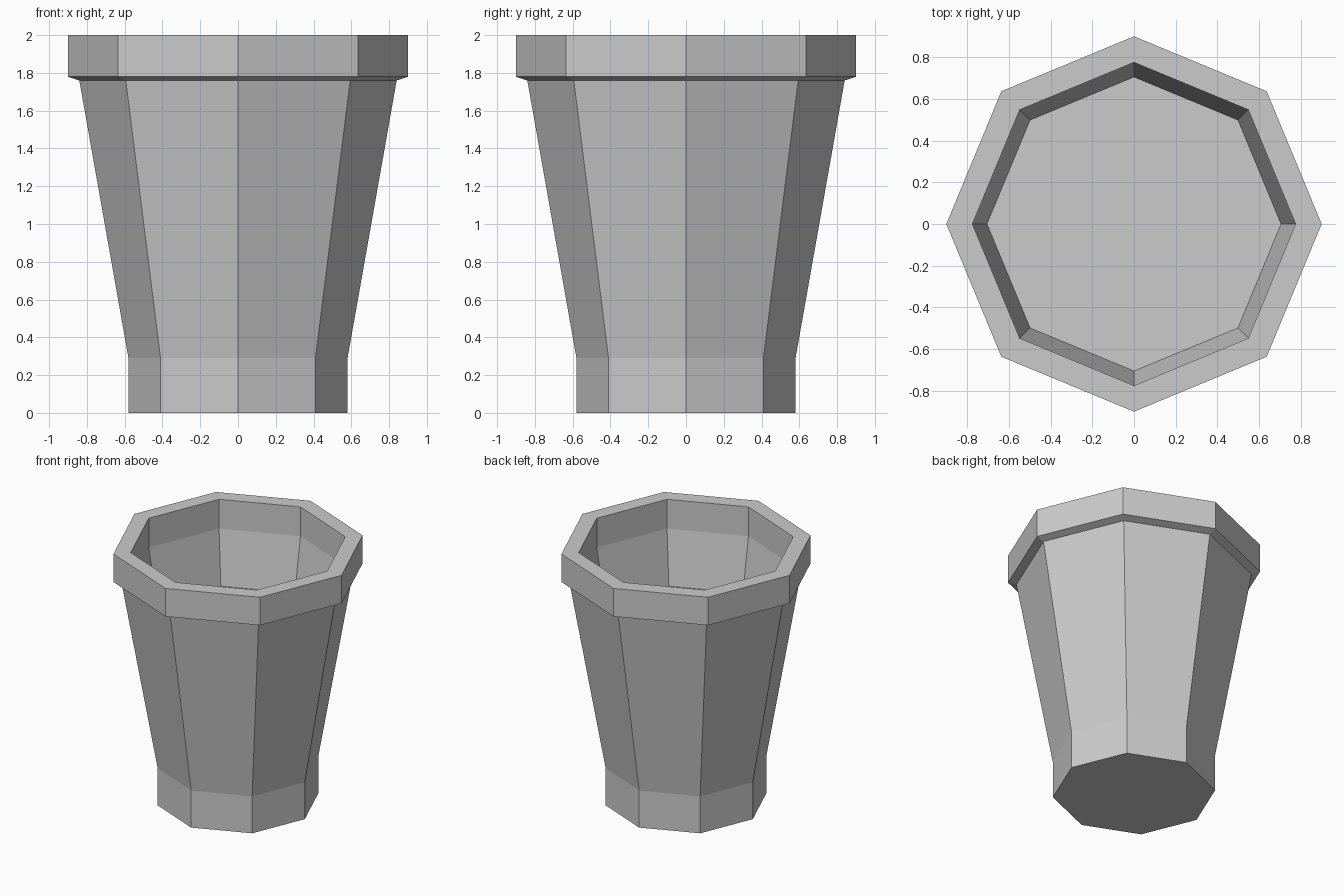
import bpy, bmesh
from math import cos, sin, pi

if "Cube" in bpy.data.objects:
    bpy.data.objects.remove(bpy.data.objects["Cube"])

SIDES = 8


def lathe(name, profile):
    """Revolve (radius, z) points into a flat-faced octagonal solid, capped at both ends."""
    bm = bmesh.new()
    rings = [[bm.verts.new((r * cos(2 * pi * i / SIDES), r * sin(2 * pi * i / SIDES), z))
              for i in range(SIDES)] for r, z in profile]
    for a, b in zip(rings, rings[1:]):
        for i in range(SIDES):
            j = (i + 1) % SIDES
            bm.faces.new((a[i], a[j], b[j], b[i]))
    bm.faces.new(rings[0][::-1])
    bm.faces.new(rings[-1])
    bmesh.ops.recalc_face_normals(bm, faces=bm.faces)
    mesh = bpy.data.meshes.new(name)
    bm.to_mesh(mesh)
    bm.free()
    obj = bpy.data.objects.new(name, mesh)
    bpy.context.collection.objects.link(obj)
    return obj


# Planter: straight foot, flared body, overhanging rim, inner wall and raised floor
lathe("planter_pot", [
    (0.58, 0.0), (0.58, 0.29),
    (0.84, 1.76), (0.90, 1.78), (0.90, 2.0),
    (0.775, 2.0), (0.775, 1.77), (0.705, 1.35),
])
